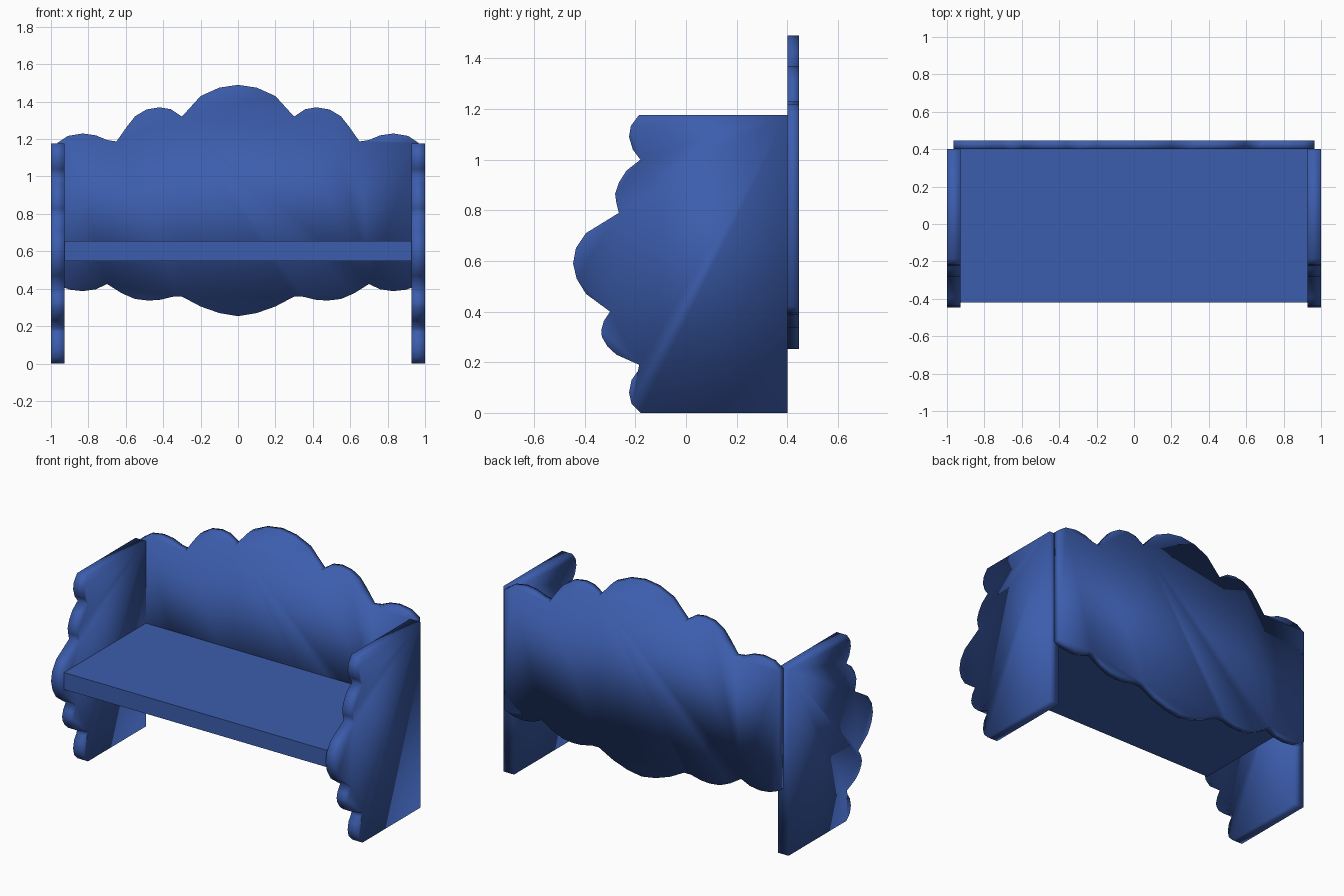
import bpy, bmesh
from mathutils import Vector

if "Cube" in bpy.data.objects:
    bpy.data.objects.remove(bpy.data.objects["Cube"])

blue = bpy.data.materials.new("blue_paint")
blue.diffuse_color = (0.045, 0.11, 0.42, 1)
blue.use_nodes = True
blue.node_tree.nodes["Principled BSDF"].inputs["Base Color"].default_value = blue.diffuse_color


def slab(name, outline, depth, smooth=True):
    """Extrude a closed 3D outline along depth into a solid panel."""
    bm = bmesh.new()
    face = bm.faces.new([bm.verts.new(p) for p in outline])
    ext = bmesh.ops.extrude_face_region(bm, geom=[face], use_keep_orig=True)
    moved = [g for g in ext["geom"] if isinstance(g, bmesh.types.BMVert)]
    bmesh.ops.translate(bm, verts=moved, vec=Vector(depth))
    bmesh.ops.recalc_face_normals(bm, faces=bm.faces)
    for f in bm.faces:
        f.smooth = smooth
    me = bpy.data.meshes.new(name)
    bm.to_mesh(me)
    bm.free()
    me.materials.append(blue)
    ob = bpy.data.objects.new(name, me)
    bpy.context.collection.objects.link(ob)
    return ob


# Scalloped backrest: right half of the top and bottom edges (x, z), mirrored
top = [(0, 1.49), (.1, 1.475), (.2, 1.43), (.3, 1.32), (.36, 1.36), (.42, 1.37),
       (.49, 1.358), (.55, 1.322), (.595, 1.265), (.65, 1.187), (.70, 1.195),
       (.76, 1.22), (.83, 1.23), (.91, 1.217), (.965, 1.18)]
bottom = [(.965, .42), (.9, .395), (.83, .387), (.76, .397), (.7, .425),
          (.62, .375), (.55, .345), (.48, .337), (.42, .34), (.35, .357),
          (.3, .358), (.2, .305), (.1, .27), (0, .253)]
right = top + bottom
left = [(-x, z) for x, z in reversed(right[1:-1])]
slab("backrest", [(x, .40, z) for x, z in right + left], (0, .046, 0))

# Scalloped side panels: front edge (y, z) from the floor up
edge = [(-.18, 0), (-.215, .035), (-.225, .08), (-.215, .13), (-.19, .165),
        (-.185, .19), (-.275, .23), (-.31, .262), (-.332, .30), (-.335, .325),
        (-.325, .362), (-.30, .40), (-.395, .47), (-.432, .53), (-.446, .59),
        (-.435, .65), (-.395, .71), (-.265, .79), (-.275, .83), (-.28, .865),
        (-.265, .91), (-.235, .957), (-.18, 1.0), (-.21, 1.04), (-.225, 1.09),
        (-.218, 1.133), (-.185, 1.177)]
side = [(.40, 0)] + edge + [(.40, 1.177)]
for label, s in (("right", 1), ("left", -1)):
    slab(label + "_side_panel", [(s, y, z) for y, z in side], (-s * .073, 0, 0))

# Plain seat board between the sides
slab("seat", [(-.927, -.42, .548), (.927, -.42, .548), (.927, .40, .548),
              (-.927, .40, .548)], (0, 0, .107), smooth=False)
